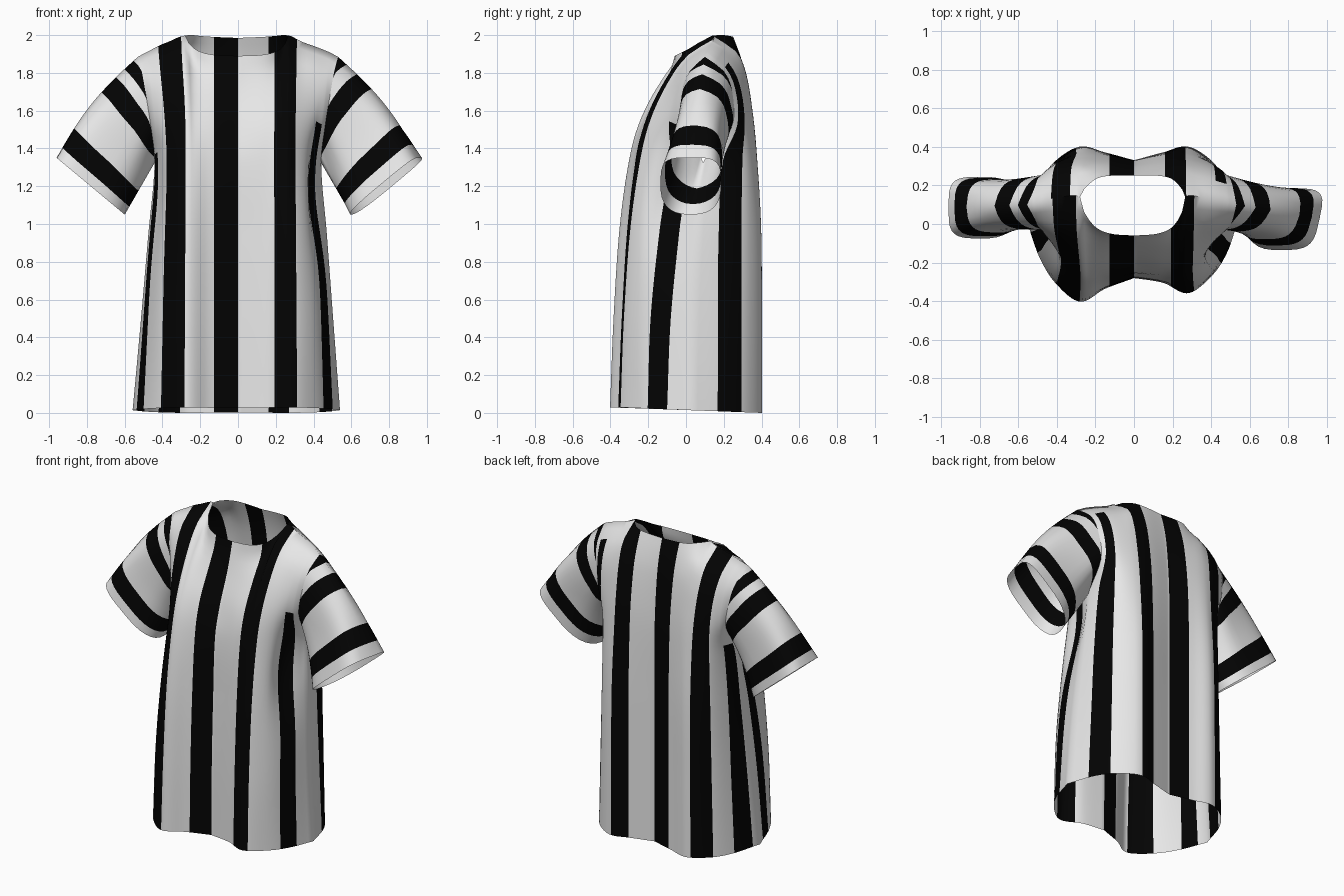
import bpy, bmesh, math
from mathutils import Vector

if "Cube" in bpy.data.objects:
    bpy.data.objects.remove(bpy.data.objects["Cube"])


def mat(name, rgb):
    m = bpy.data.materials.new(name)
    m.diffuse_color = (*rgb, 1)
    m.use_nodes = True
    m.node_tree.nodes["Principled BSDF"].inputs["Base Color"].default_value = m.diffuse_color
    return m


WHITE = mat("white_cloth", (0.8, 0.8, 0.8))
BLACK = mat("black_cloth", (0.001, 0.001, 0.001))


def spline(xs, ys, x):
    """Smooth curve through the points (xs, ys)."""
    n = len(xs)
    i = 0
    while i < n - 2 and x > xs[i + 1]:
        i += 1

    def slope(k):
        a, b = max(k - 1, 0), min(k + 1, n - 1)
        return (ys[b] - ys[a]) / (xs[b] - xs[a])
    h = xs[i + 1] - xs[i]
    s = (x - xs[i]) / h
    return ((2*s**3 - 3*s**2 + 1) * ys[i] + (s**3 - 2*s**2 + s) * h * slope(i)
            + (3*s**2 - 2*s**3) * ys[i + 1] + (s**3 - s**2) * h * slope(i + 1))


def bell(x, mid, width):
    return math.exp(-((x - mid) / width)**2)


# Body panels: p runs from centre (0) to side seam (1), t from hem to top
P = [0, .25, .5, .7, .85, 1]
XS = [0, .15, .28, .40, .465, .50]
T = [0, .25, .5, .7, .8, .9, .96, 1]
WIDTH = [.54, .505, .47, .44, .46, .49, .51, .53]
FRONT = [[-.28, -.32, -.38, -.28, -.15, .02],
         [-.275, -.31, -.36, -.27, -.13, .03],
         [-.26, -.29, -.325, -.225, -.08, .06],
         [-.24, -.26, -.265, -.16, -.03, .09],
         [-.19, -.215, -.20, -.13, -.07, -.02],
         [-.115, -.12, -.09, -.06, -.04, -.02],
         [-.08, -.06, .01, .015, .02, .02]]
BACK = [[.33, .37, .40, .32, .20, .02],
        [.33, .37, .40, .32, .20, .03],
        [.33, .37, .395, .32, .20, .06],
        [.33, .36, .37, .32, .22, .09],
        [.32, .345, .35, .32, .28, .24],
        [.30, .315, .315, .29, .265, .245],
        [.275, .28, .26, .23, .21, .20]]
# Neckline and shoulder seam
NP = [0, .2, .33, .41, .45, .47, .6, .8, 1]
NECK_Y = {-1: [-.06, -.05, -.02, .03, .08, .14, .14, .12, .10],
          1: [.25, .25, .235, .20, .17, .14, .14, .12, .10]}
NECK_Z = {-1: [1.89, 1.895, 1.91, 1.935, 1.965, 1.998, 1.962, 1.92, 1.885],
          1: [1.985, 1.99, 1.995, 2.0, 2.0, 1.998, 1.962, 1.92, 1.885]}
ARMPIT = .7


def depth(side, p, t):
    rows = FRONT if side < 0 else BACK
    ys = [spline(P, r, p) for r in rows] + [spline(NP, NECK_Y[side], p)]
    return spline(T, ys, t)


def body_point(side, u, t):
    p = abs(u)
    x = spline(P, XS, p) + (spline(T, WIDTH, t) - .5) * p**4
    if p == 1 and t <= ARMPIT:
        y = (depth(-1, p, t) + depth(1, p, t)) / 2
    else:
        y = depth(side, p, t)
    if u < 0:
        # left side flares a little at the hem and sits wider at the shoulder
        x += .018 * (1 - t)**2 * p**4
        x += .03 * bell(p, .6, .15) * bell(t, 1, .15)
    if side < 0 and p < 1:
        # front hangs unevenly and folds in below the arms
        y += .022 * math.sin(math.pi * p) * (1 - t**4) * (1 if u > 0 else -1)
        x -= (.055 if u > 0 else .02) * bell(p, .82, .11) * bell(t, .6, .16)
    hem = .015 - .0375 * depth(side, p, 0)
    z = hem + t * (spline(NP, NECK_Z[side], p) - hem)
    if p > .46 and t == 1:
        y = spline(NP, NECK_Y[-1], max(p, .47))
    return Vector((math.copysign(x, u), y, z))


# Vertical stripes, given as ranges across each panel
STRIPES = {-1: [(-.95, -.86), (-.69, -.50), (-.21, .0), (.33, .55), (.78, .89)],
           1: [(-.96, -.85), (-.71, -.54), (-.21, .0), (.27, .48), (.74, .88)]}


def body_black(side, u, t):
    # side stripes run out into the armholes
    limit = .72 if u < 0 else .8 if side < 0 else .96
    return (any(a < u < b for a, b in STRIPES[side])
            and (abs(u) < .73 or t < limit))


def finish(name, bm):
    bmesh.ops.remove_doubles(bm, verts=bm.verts, dist=2e-4)
    bmesh.ops.recalc_face_normals(bm, faces=bm.faces)
    me = bpy.data.meshes.new(name)
    for f in bm.faces:
        f.smooth = True
    bm.to_mesh(me)
    bm.free()
    me.materials.append(WHITE)
    me.materials.append(BLACK)
    ob = bpy.data.objects.new(name, me)
    bpy.context.collection.objects.link(ob)


def add_grid(bm, rows, black):
    vs = [[bm.verts.new(c) for c in r] for r in rows]
    for j in range(len(vs) - 1):
        for i in range(len(vs[0]) - 1):
            f = bm.faces.new((vs[j][i], vs[j][i+1], vs[j+1][i+1], vs[j+1][i]))
            f.material_index = int(black(i, j))


# Body: front and back panels welded at side and shoulder seams
fixed = {e for ss in STRIPES.values() for s in ss for e in s}
fixed |= {-1, 1, -.47, .47, -.44, .44}
cols = sorted(fixed | {k / 30 for k in range(-29, 30)
                       if all(abs(k / 30 - e) > .012 for e in fixed)})
levels = [k / 50 for k in range(51)]
bm = bmesh.new()
for side in (-1, 1):
    add_grid(bm, [[body_point(side, u, t) for u in cols] for t in levels],
             lambda i, j: body_black(side, (cols[i] + cols[i+1]) / 2,
                                     (levels[j] + levels[j+1]) / 2))
finish("shirt_body", bm)


# Sleeves: bands measured back from the cuff
def sleeve(name, sx, cuff_y, skew, bands):
    dist = sorted({e for b in bands for e in b}
                  | {0, .03, .14, .25, .29, .33, .37, .41, .5, .58, .8})
    arm = [t for t in levels if t >= ARMPIT]
    loop = [body_point(-1, sx, t) for t in arm]
    loop += [body_point(1, sx, t) for t in reversed(arm[:-1])]
    n = len(loop) - 1
    along = Vector((sx * .36, 0, .30)).normalized()
    rows = []
    for d in dist:
        row = []
        for i, a in enumerate(loop):
            ang = 2 * math.pi * i / n
            c, s = -math.cos(ang), -math.sin(ang)
            outer = (c + 1) / 2
            box = .5 if c > 0 else .8     # flat outer edge, rounder underside
            rc = math.copysign(abs(c)**box, c)
            rs = math.copysign(abs(s)**box, s)
            cuff = Vector((sx * .78, cuff_y, 1.20)) + along * .235 * rc
            cuff += Vector((sx * skew * rs, .16 * rs, 0))
            r = max(0, 1 - d * (.82 + .18 * outer) / (cuff - a).length)
            if d == dist[-1]:
                r = 0
            q = a.lerp(cuff, r)
            puff = math.sin(math.pi * r)
            q += Vector((sx * .77, 0, .63)) * .035 * puff * outer
            q.y -= .02 * rs * puff
            row.append(q)
        rows.append(row)
    bm = bmesh.new()
    add_grid(bm, rows, lambda i, j: any(
        a < (dist[j] + dist[j+1]) / 2 < b for a, b in bands))
    finish(name, bm)


sleeve("right_sleeve", 1, .025, .035, [(.08, .2), (.445, .555), (.63, .71)])
sleeve("left_sleeve", -1, .085, 0, [(.06, .18), (.42, .53), (.59, .655)])
